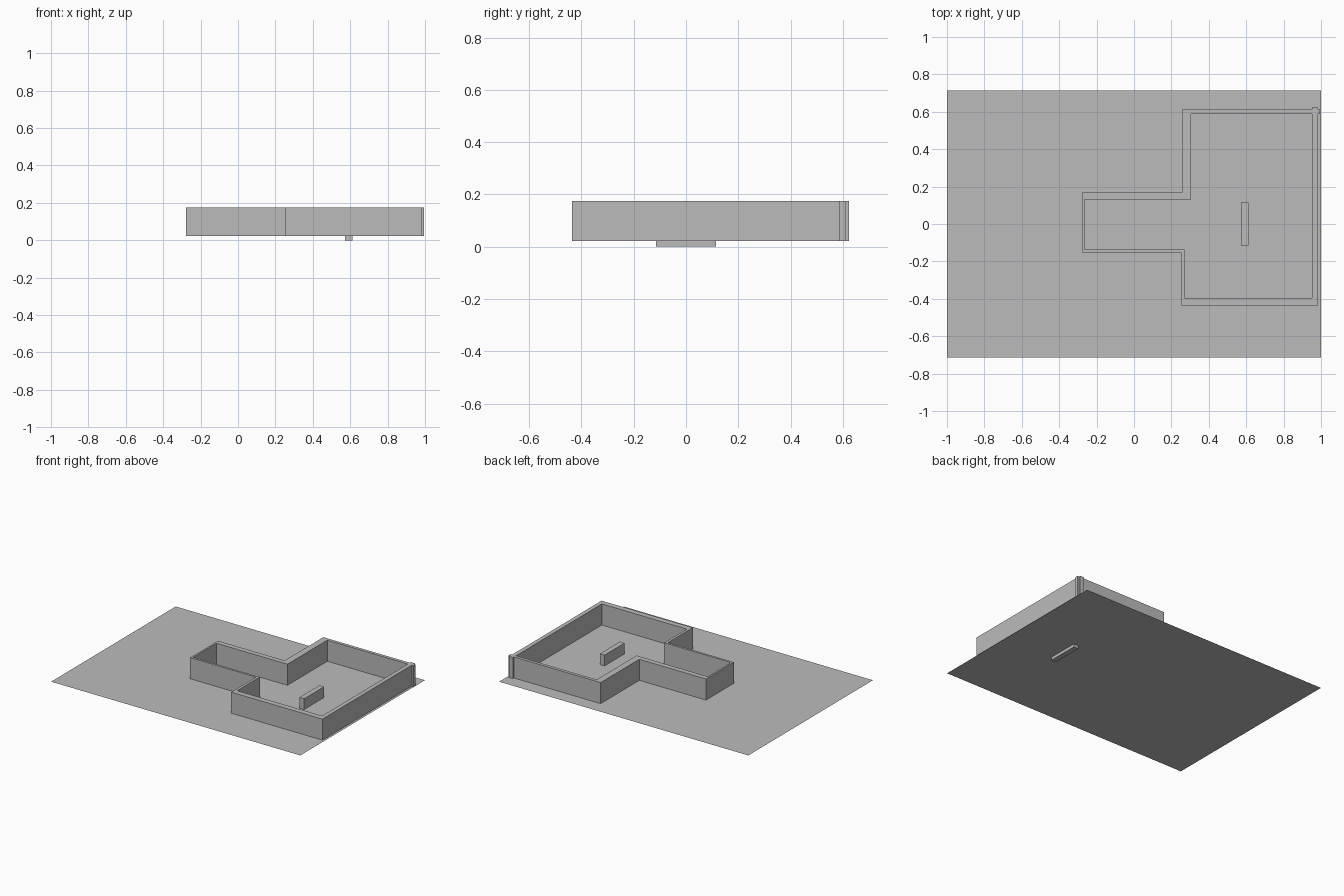
import bpy
import bmesh

cube = bpy.data.objects.get("Cube")
if cube:
    bpy.data.objects.remove(cube, do_unlink=True)

FLOOR_Z, WALL_TOP = 0.022, 0.175

grey = bpy.data.materials.new("plain grey")
grey.use_nodes = True
grey.diffuse_color = (0.5, 0.5, 0.5, 1)
grey.node_tree.nodes["Principled BSDF"].inputs["Base Color"].default_value = (0.5, 0.5, 0.5, 1)


def make_object(name, bm):
    mesh = bpy.data.meshes.new(name)
    bm.to_mesh(mesh)
    bm.free()
    mesh.materials.append(grey)
    obj = bpy.data.objects.new(name, mesh)
    bpy.context.collection.objects.link(obj)
    return obj


def box(name, x0, x1, y0, y1, z0, z1):
    bm = bmesh.new()
    bmesh.ops.create_cube(bm, size=1)
    for v in bm.verts:
        v.co.x = x1 if v.co.x > 0 else x0
        v.co.y = y1 if v.co.y > 0 else y0
        v.co.z = z1 if v.co.z > 0 else z0
    return make_object(name, bm)


def ring_wall(name, outer, inner, z0, z1):
    """Closed run of wall between two matching outlines, standing on the ground."""
    bm = bmesh.new()
    loops = [[bm.verts.new((x, y, z)) for x, y in outline]
             for outline, z in ((outer, z0), (outer, z1), (inner, z1), (inner, z0))]
    n = len(outer)
    for a, b in zip(loops, loops[1:]):
        for i in range(n):
            j = (i + 1) % n
            bm.faces.new((a[i], a[j], b[j], b[i]))
    return make_object(name, bm)


# Thin ground sheet
bm = bmesh.new()
bmesh.ops.create_grid(bm, x_segments=1, y_segments=1, size=1)
for v in bm.verts:
    v.co.y *= 0.714
    v.co.z = FLOOR_Z
make_object("ground_sheet", bm)

# Room walls: a large room with a narrow bay on its right side
outer = [(-0.278, -0.152), (0.251, -0.152), (0.251, -0.436), (0.983, -0.436),
         (0.983, 0.611), (0.257, 0.611), (0.257, 0.168), (-0.278, 0.168)]
inner = [(-0.265, -0.136), (0.27, -0.136), (0.27, -0.396), (0.952, -0.396),
         (0.952, 0.588), (0.305, 0.588), (0.305, 0.131), (-0.265, 0.131)]
ring_wall("room_walls", outer, inner, FLOOR_Z, WALL_TOP)

# Wall ends that run past each other at the back corner
box("back_wall_end", 0.983, 0.995, 0.588, 0.611, FLOOR_Z, WALL_TOP)
box("side_wall_end", 0.952, 0.983, 0.611, 0.623, FLOOR_Z, WALL_TOP)

# Low block in the room, sunk through the ground
box("centre_block", 0.573, 0.611, -0.115, 0.115, 0, 0.1)
